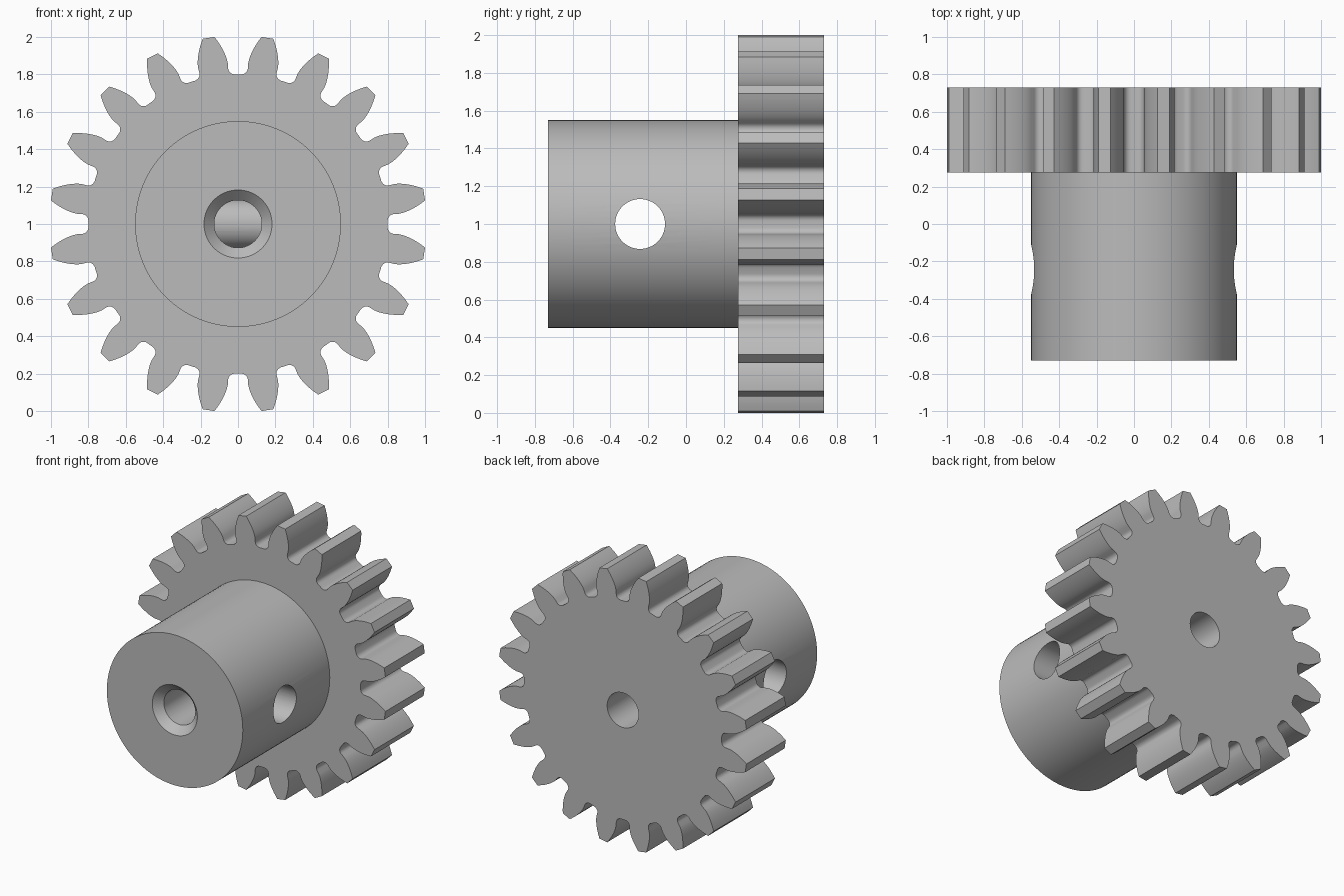
import bpy
import bmesh
from math import acos, cos, sin, tan, pi, radians
from mathutils import Matrix

cube = bpy.data.objects.get("Cube")
if cube:
    bpy.data.objects.remove(cube, do_unlink=True)

CENTRE_Z = 1.0
FRONT, GEAR_FRONT, BACK = -0.73, 0.275, 0.73
HUB_R, BORE_R, SINK_R, CROSS_R = 0.55, 0.127, 0.182, 0.132
CROSS_Y = -0.243
TEETH, TIP_R, ROOT_R = 20, 1.008, 0.80
PITCH_R = TIP_R * TEETH / (TEETH + 2)
PRESSURE = radians(20)
BASE_R = PITCH_R * cos(PRESSURE)

steel = bpy.data.materials.new("plain grey metal")
steel.use_nodes = True
GREY = (0.5, 0.5, 0.5, 1)
steel.diffuse_color = GREY
steel.node_tree.nodes["Principled BSDF"].inputs["Base Color"].default_value = GREY


def make_object(name, bm):
    bmesh.ops.recalc_face_normals(bm, faces=bm.faces)
    mesh = bpy.data.meshes.new(name)
    bm.to_mesh(mesh)
    bm.free()
    mesh.materials.append(steel)
    obj = bpy.data.objects.new(name, mesh)
    bpy.context.collection.objects.link(obj)
    return obj


def rod(name, r1, r2, start, end, axis="Y", sides=96, offset_y=0):
    """Cylinder or cone between two positions along an axis."""
    bm = bmesh.new()
    bmesh.ops.create_cone(bm, cap_ends=True, segments=sides, radius1=r1,
                          radius2=r2, depth=end - start)
    turn = Matrix.Rotation(-pi / 2, 4, "X") if axis == "Y" else Matrix.Rotation(pi / 2, 4, "Y")
    mid = (start + end) / 2
    place = (0, mid, CENTRE_Z) if axis == "Y" else (mid, offset_y, CENTRE_Z)
    bm.transform(Matrix.Translation(place) @ turn)
    return make_object(name, bm)


def involute(angle):
    return tan(angle) - angle


def tooth_half_angle(r):
    return pi / (2 * TEETH) + involute(PRESSURE) - involute(acos(min(1, BASE_R / r)))


def half_tooth():
    """Radius and angle from the middle of a gap's floor up to the tip corner."""
    gap = pi / TEETH
    fillet = 0.034
    wall = gap - tooth_half_angle(BASE_R)
    points = []
    # Rounded root
    for i in range(7):
        a = i / 6 * pi / 2
        r = ROOT_R + fillet * (1 - cos(a))
        points.append((r, gap - wall + fillet * (1 - sin(a)) / r - gap))
    # Involute flank
    for i in range(9):
        r = BASE_R + (TIP_R - BASE_R) * i / 8
        points.append((r, -tooth_half_angle(r)))
    return [(r, -gap + wall - (a + wall) if i < 7 else a) for i, (r, a) in enumerate(points)]


def toothed_wheel():
    side = half_tooth()
    tooth = side + [(r, -a) for r, a in reversed(side)]
    bm = bmesh.new()
    ring = []
    for n in range(TEETH):
        middle = (n + 0.5) * 2 * pi / TEETH
        for r, a in tooth:
            ring.append(bm.verts.new((r * cos(middle + a), GEAR_FRONT,
                                      CENTRE_Z + r * sin(middle + a))))
    face = bm.faces.new(ring)
    new = bmesh.ops.extrude_face_region(bm, geom=[face])["geom"]
    bmesh.ops.translate(bm, vec=(0, BACK - GEAR_FRONT, 0),
                        verts=[v for v in new if isinstance(v, bmesh.types.BMVert)])
    return make_object("pinion_gear", bm)


def combine(target, other, operation):
    bpy.context.view_layer.objects.active = target
    mod = target.modifiers.new(other.name, "BOOLEAN")
    mod.object = other
    mod.operation = operation
    mod.solver = "EXACT"
    bpy.ops.object.modifier_apply(modifier=mod.name)
    bpy.data.objects.remove(other, do_unlink=True)


# Toothed wheel with the hub fused to its front
gear = toothed_wheel()
combine(gear, rod("hub", HUB_R, HUB_R, FRONT, GEAR_FRONT + 0.2), "UNION")

# Shaft bore, its countersink and the cross hole through the hub
combine(gear, rod("bore", BORE_R, BORE_R, FRONT - 0.2, BACK + 0.2, sides=64), "DIFFERENCE")
flare = SINK_R - BORE_R
combine(gear, rod("countersink", SINK_R + flare, BORE_R - flare / 2, FRONT - flare,
                  FRONT + flare * 1.5, sides=64), "DIFFERENCE")
combine(gear, rod("cross_hole", CROSS_R, CROSS_R, -1, 1, axis="X", sides=64,
                  offset_y=CROSS_Y), "DIFFERENCE")

# Smooth round surfaces, sharp rims and tooth tips
bpy.ops.object.select_all(action="DESELECT")
gear.select_set(True)
bpy.context.view_layer.objects.active = gear
bpy.ops.object.shade_smooth_by_angle(angle=radians(30))
